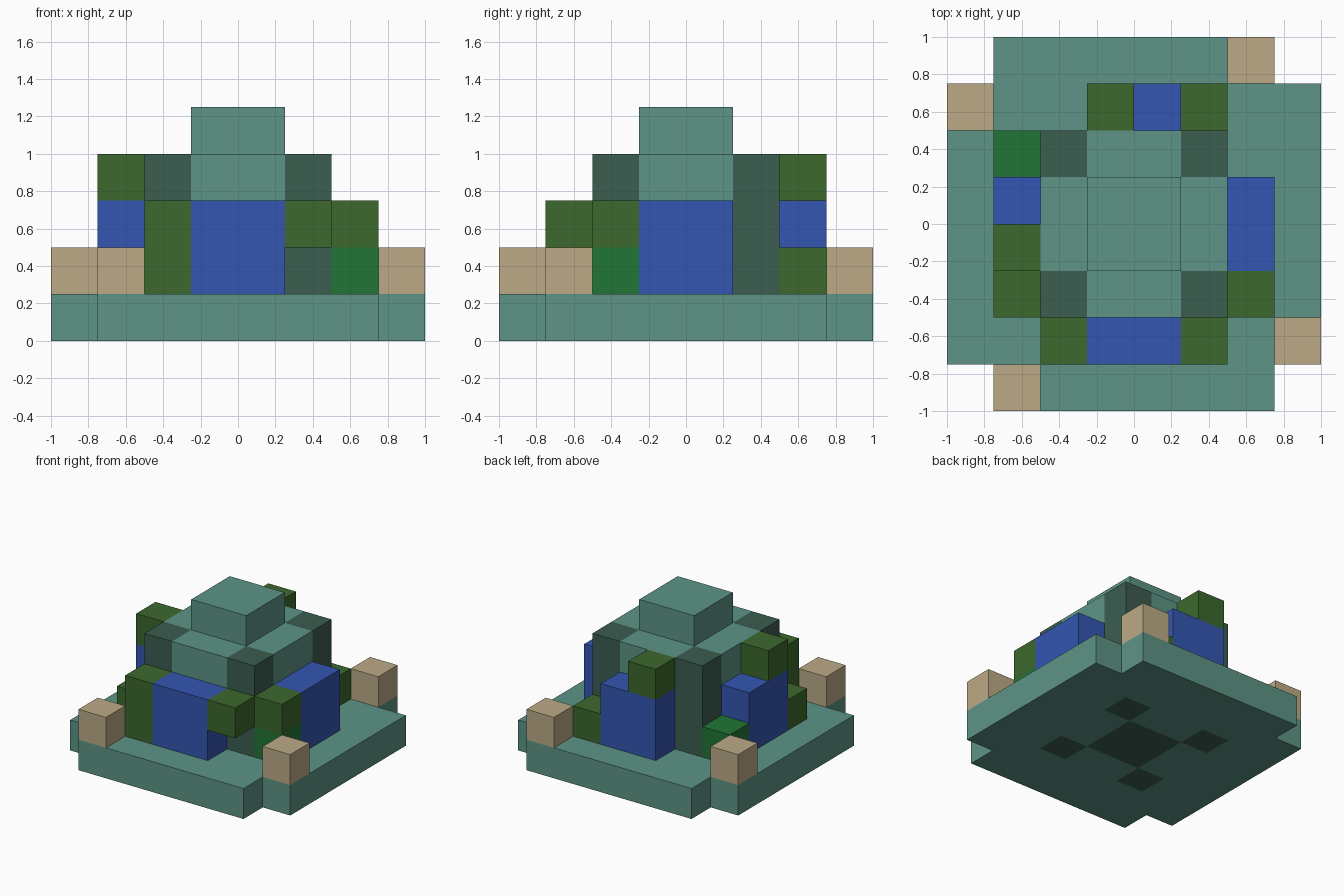
import bpy, bmesh
from mathutils import Vector, Matrix

cube = bpy.data.objects.get("Cube")
if cube:
    bpy.data.objects.remove(cube)

U = 0.25  # block size


def material(name, rgb):
    lin = [((c / 255 + 0.055) / 1.055) ** 2.4 for c in rgb] + [1]
    m = bpy.data.materials.new(name)
    m.use_nodes = True
    m.diffuse_color = lin
    m.node_tree.nodes["Principled BSDF"].inputs["Base Color"].default_value = lin
    return m


TEAL = material("teal stone", (93, 148, 134))
DARK = material("dark teal stone", (60, 93, 80))
BLUE = material("water blue", (52, 86, 178))
MOSS = material("moss green", (60, 104, 44))
LEAF = material("bright green", (33, 117, 54))
TAN = material("tan", (188, 170, 134))


def add_object(name, bm, mats):
    mesh = bpy.data.meshes.new(name)
    bm.to_mesh(mesh)
    bm.free()
    for m in mats:
        mesh.materials.append(m)
    obj = bpy.data.objects.new(name, mesh)
    bpy.context.collection.objects.link(obj)


def slab(name, cells, z, height, is_dark, cut_corners=False):
    """Square slab of blocks; faces chosen by is_dark get the dark stone."""
    bm = bmesh.new()
    half = cells * U / 2
    bmesh.ops.create_grid(bm, x_segments=cells, y_segments=cells, size=half,
                          matrix=Matrix.Translation((0, 0, z)))
    if cut_corners:
        corners = [f for f in bm.faces
                   if min(abs(c) for c in f.calc_center_median().xy) > half - U]
        bmesh.ops.delete(bm, geom=corners, context='FACES')
    new = bmesh.ops.extrude_face_region(bm, geom=bm.faces[:], use_keep_orig=True)["geom"]
    bmesh.ops.translate(bm, vec=(0, 0, height),
                        verts=[v for v in new if isinstance(v, bmesh.types.BMVert)])
    bmesh.ops.recalc_face_normals(bm, faces=bm.faces)
    for f in bm.faces:
        c = f.calc_center_median()
        f.material_index = int(is_dark(abs(c.x), abs(c.y), c.z))
    add_object(name, bm, [TEAL, DARK])


def block(name, mat, corner, size=(1, 1, 1)):
    """Box from its low corner and size, both counted in blocks."""
    bm = bmesh.new()
    bmesh.ops.create_cube(bm, size=1)
    size = Vector(size)
    for v in bm.verts:
        v.co = (Vector(corner) + (v.co + Vector((0.5, 0.5, 0.5))) * size) * U
    add_object(name, bm, [mat])


# Base with notched corners; dark footprint of the core and pillars underneath
slab("base", 8, 0, U,
     lambda x, y, z: z < 0.01 and (max(x, y) < U or (min(x, y) > U and max(x, y) < 2 * U)),
     cut_corners=True)

# Tower with dark corner pillars, and its cap
slab("tower", 4, U, 3 * U, lambda x, y, z: min(x, y) > U)
block("tower_cap", TEAL, (-1, -1, 4), (2, 2, 1))

# Tan posts near the corners, one per side
for i, (x, y) in enumerate([(2, 3), (-4, 2), (3, -3), (-3, -4)]):
    block(f"corner_post_{i + 1}", TAN, (x, y, 1))

# Water on the four sides
block("front_water", BLUE, (-1, -3, 1), (2, 1, 2))
block("left_water", BLUE, (2, -1, 1), (1, 2, 2))
block("back_water", BLUE, (-1, 2, 1), (2, 1, 2))
block("right_water", BLUE, (-3, -1, 1), (1, 2, 2))

# Moss and plants around the water
block("front_tall_moss", MOSS, (-2, -3, 1), (1, 1, 2))
block("front_hanging_moss", MOSS, (1, -3, 2))
block("left_moss", MOSS, (2, -2, 2))
block("left_plant", LEAF, (2, -2, 1))
block("back_low_moss", MOSS, (1, 2, 1))
block("back_top_moss", MOSS, (-1, 2, 3))
block("right_top_moss", MOSS, (-3, -1, 3))
block("right_low_moss", MOSS, (-3, -2, 1))
block("right_plant", LEAF, (-3, 1, 1))
